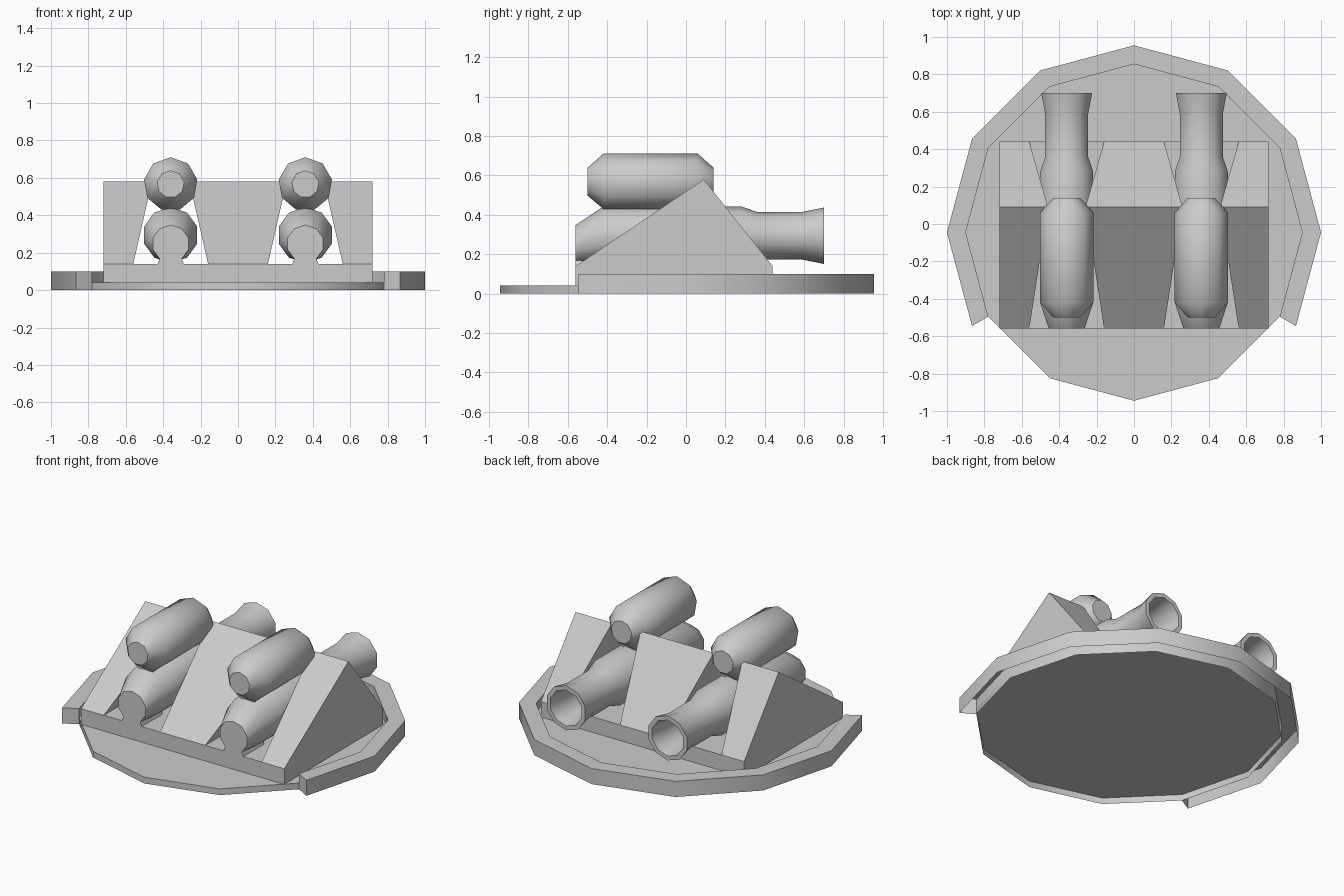
import bpy, bmesh
from math import cos, sin, radians, pi

if "Cube" in bpy.data.objects:
    bpy.data.objects.remove(bpy.data.objects["Cube"])

CY = -0.045  # centre of the round base


def make(name, verts, faces, smooth=None):
    me = bpy.data.meshes.new(name)
    me.from_pydata(verts, [], faces)
    bm = bmesh.new()
    bm.from_mesh(me)
    bmesh.ops.recalc_face_normals(bm, faces=bm.faces)
    bm.to_mesh(me)
    bm.free()
    ob = bpy.data.objects.new(name, me)
    bpy.context.collection.objects.link(ob)
    if smooth:
        me.polygons.foreach_set("use_smooth", [True] * len(me.polygons))
        me.set_sharp_from_angle(angle=radians(smooth))
    return ob


def tube(name, x, sides, rings, smooth):
    """Loft capped rings (y, radius, centre z) along y, one vertex pointing up."""
    verts, faces = [], []
    for y, r, cz in rings:
        for i in range(sides):
            a = pi / 2 + 2 * pi * i / sides
            verts.append((x + r * cos(a), y, cz + r * sin(a)))
    for k in range(len(rings) - 1):
        for i in range(sides):
            j = (i + 1) % sides
            faces.append((k * sides + i, k * sides + j, (k + 1) * sides + j, (k + 1) * sides + i))
    faces.append(tuple(range(sides)))
    faces.append(tuple(range(len(verts) - sides, len(verts))))
    return make(name, verts, faces, smooth)


def ring_point(r, i, z):
    a = radians(30 * i)
    return (r * cos(a), CY + r * sin(a), z)


# Round base plate, open underneath
verts = [ring_point(0.9, i, z) for z in (0, 0.04) for i in range(12)]
faces = [(i, (i + 1) % 12, 12 + (i + 1) % 12, 12 + i) for i in range(12)]
make("base_plate", verts, faces + [tuple(range(12, 24))], 31)

# Raised rim around the sides and back, open underneath
verts, faces = [], []
for i in range(-1, 8):
    verts += [ring_point(1, i, 0), ring_point(1, i, 0.1), ring_point(0.9, i, 0.1), ring_point(0.9, i, 0)]
for k in range(8):
    for s in range(3):
        a = 4 * k + s
        faces.append((a, a + 1, a + 5, a + 4))
faces += [(0, 1, 2, 3), (32, 33, 34, 35)]
make("base_rim", verts, faces, 31)

# Low slab under the wedge blocks
verts = [(x, y, z) for z in (0.04, 0.14) for x, y in ((-0.72, -0.56), (0.72, -0.56), (0.72, 0.44), (-0.72, 0.44))]
make("wedge_slab", verts, [(0, 1, 5, 4), (1, 2, 6, 5), (2, 3, 7, 6), (3, 0, 4, 7), (4, 5, 6, 7)])

# Three wedge blocks: bottom x range, ridge x range
for name, b0, b1, t0, t1 in (("wedge_left", -0.72, -0.56, -0.72, -0.46),
                             ("wedge_middle", -0.16, 0.16, -0.26, 0.26),
                             ("wedge_right", 0.56, 0.72, 0.46, 0.72)):
    verts = [(b0, -0.56, 0.14), (b1, -0.56, 0.14), (b1, 0.44, 0.14), (b0, 0.44, 0.14),
             (t0, 0.09, 0.58), (t1, 0.09, 0.58)]
    make(name, verts, [(0, 1, 5, 4), (2, 3, 4, 5), (0, 4, 3), (1, 2, 5)])

for side, x in (("left", -0.36), ("right", 0.36)):
    # Upper canister
    tube("upper_canister_" + side, x, 9,
         [(-0.50, 0.073, 0.566), (-0.42, 0.1445, 0.566), (0.06, 0.1445, 0.566), (0.14, 0.073, 0.566)], 40.5)
    # Lower barrel with hollow flared nozzle
    c = 0.294
    tube("lower_barrel_" + side, x, 10,
         [(-0.56, 0.1, 0.248), (-0.42, 0.149, c), (0.28, 0.149, c), (0.36, 0.121, c), (0.59, 0.121, c),
          (0.70, 0.143, c), (0.70, 0.115, c), (0.59, 0.098, c), (0.40, 0.098, c)], 37)
    # Foot under the barrel nose
    verts = [(x + dx, y, z) for y in (-0.56, -0.35)
             for dx, z in ((-0.07, 0.14), (0.07, 0.14), (0.055, 0.18), (0.055, 0.2), (-0.055, 0.2), (-0.055, 0.18))]
    faces = [(i, (i + 1) % 6, 6 + (i + 1) % 6, 6 + i) for i in range(6)]
    make("barrel_foot_" + side, verts, faces + [tuple(range(6)), tuple(range(6, 12))])
